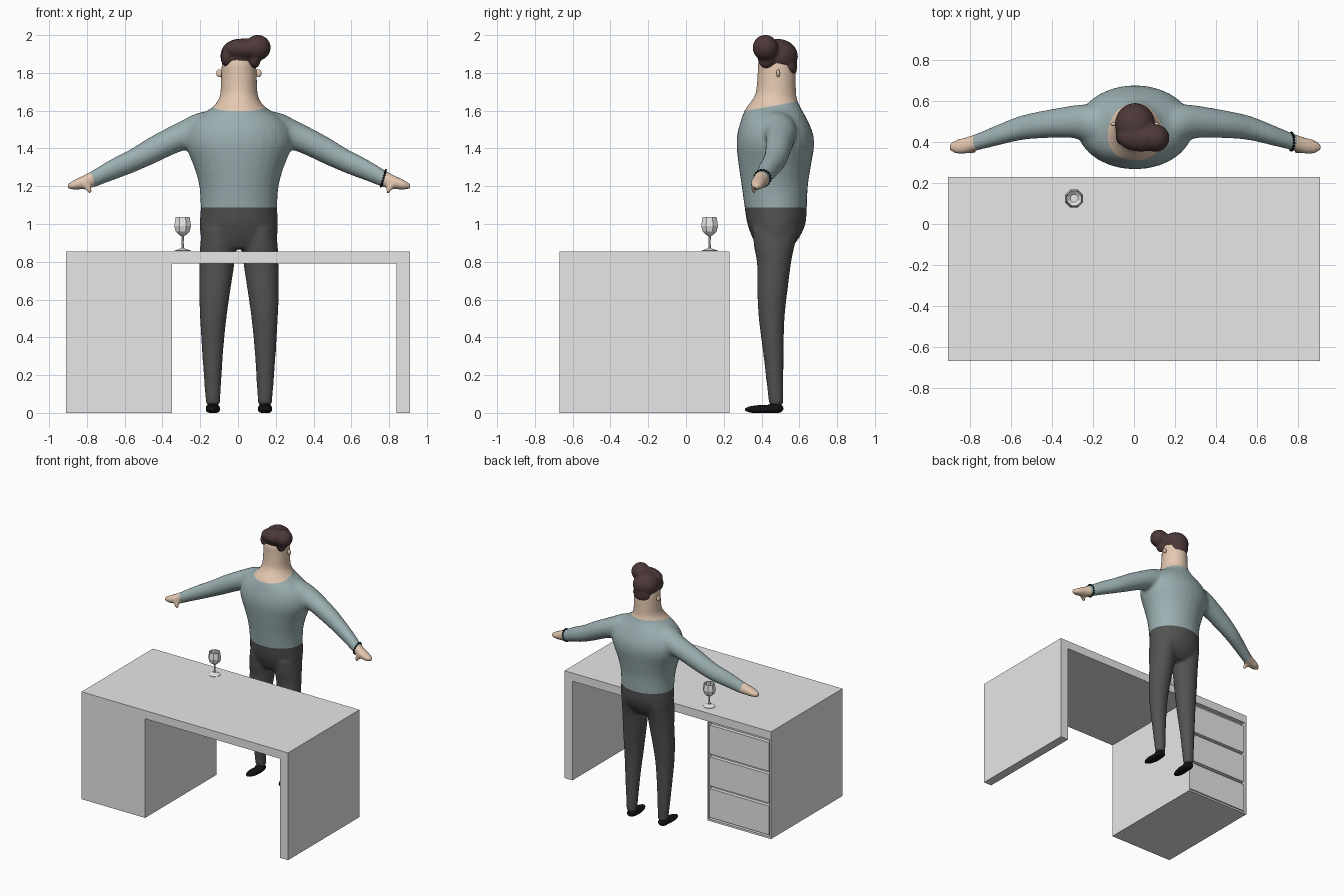
import bpy, bmesh, math
from mathutils import Vector, Matrix

if "Cube" in bpy.data.objects:
    bpy.data.objects.remove(bpy.data.objects["Cube"])

CX = 0.005  # figure centre line


def material(name, r, g, b):
    m = bpy.data.materials.new(name)
    m.diffuse_color = (r, g, b, 1)
    m.use_nodes = True
    m.node_tree.nodes["Principled BSDF"].inputs["Base Color"].default_value = m.diffuse_color
    return m


GREY = material("desk_grey", 0.8, 0.8, 0.8)
SKIN = material("skin", 0.78, 0.58, 0.44)
KNIT = material("sweater_blue_grey", 0.33, 0.43, 0.44)
CLOTH = material("trouser_charcoal", 0.085, 0.085, 0.085)
HAIR = material("hair_brown", 0.075, 0.04, 0.04)
BLACK = material("black", 0.006, 0.006, 0.006)


def finish(name, bm, mats, smooth=False):
    bmesh.ops.recalc_face_normals(bm, faces=bm.faces[:])
    me = bpy.data.meshes.new(name)
    bm.to_mesh(me)
    bm.free()
    for m in mats:
        me.materials.append(m)
    me.polygons.foreach_set("use_smooth", [smooth] * len(me.polygons))
    ob = bpy.data.objects.new(name, me)
    bpy.context.collection.objects.link(ob)
    return ob


def box(name, x0, x1, y0, y1, z0, z1):
    bm = bmesh.new()
    mat = Matrix.Translation(((x0 + x1) / 2, (y0 + y1) / 2, (z0 + z1) / 2))
    mat = mat @ Matrix.Diagonal((x1 - x0, y1 - y0, z1 - z0, 1))
    bmesh.ops.create_cube(bm, size=1, matrix=mat)
    return finish(name, bm, [GREY])


def ellipsoid(bm, c, r, rot=None):
    mat = Matrix.Translation(c) @ (rot or Matrix()) @ Matrix.Diagonal((*r, 1))
    bmesh.ops.create_uvsphere(bm, u_segments=20, v_segments=12, radius=1, matrix=mat)


def spline(keys, steps=4):
    """Catmull-Rom through the ring values."""
    out = []
    for i in range(len(keys) - 1):
        p = [Vector(keys[min(max(j, 0), len(keys) - 1)]) for j in range(i - 1, i + 3)]
        for s in range(steps):
            t = s / steps
            out.append(0.5 * (2 * p[1] + (p[2] - p[0]) * t
                              + (2 * p[0] - 5 * p[1] + 4 * p[2] - p[3]) * t * t
                              + (3 * p[1] - p[0] - 3 * p[2] + p[3]) * t ** 3))
    return out + [Vector(keys[-1])]


def loft(bm, keys, point, n=28):
    """Skin elliptical rings; point maps (ring, cos, sin) to a position."""
    prev = None
    for k in spline(keys):
        ring = [bm.verts.new(point(k, math.cos(a), math.sin(a)))
                for a in (i * math.tau / n for i in range(n))]
        if prev:
            for i in range(n):
                bm.faces.new((prev[i], prev[(i + 1) % n], ring[(i + 1) % n], ring[i]))
        else:
            bm.faces.new(ring[::-1])
        prev = ring
    bm.faces.new(prev)


def fuse(bm, voxel, iterations):
    """Merge overlapping volumes into one smooth skin and return it as a bmesh."""
    ob = finish("blend_helper", bm, [])
    rm = ob.modifiers.new("fuse", 'REMESH')
    rm.mode, rm.voxel_size = 'VOXEL', voxel
    sm = ob.modifiers.new("relax", 'SMOOTH')
    sm.factor, sm.iterations = 0.5, iterations
    dg = bpy.context.evaluated_depsgraph_get()
    me = bpy.data.meshes.new_from_object(ob.evaluated_get(dg))
    out = bmesh.new()
    out.from_mesh(me)
    bpy.data.objects.remove(ob)
    return out


# Desk
box("desk_top", -0.91, 0.91, -0.67, 0.23, 0.79, 0.855)
box("desk_side_panel", 0.84, 0.91, -0.67, 0.23, 0, 0.79)
box("desk_cabinet", -0.91, -0.35, -0.67, 0.195, 0, 0.79)
box("cabinet_outer_edge", -0.91, -0.895, 0.195, 0.23, 0, 0.79)
box("cabinet_inner_edge", -0.36, -0.35, 0.195, 0.23, 0, 0.79)
box("cabinet_bottom_edge", -0.895, -0.36, 0.195, 0.23, 0, 0.015)
for i in range(3):
    z = 0.025 + i * 0.253
    box(f"drawer_{i + 1}", -0.889, -0.366, 0.195, 0.224, z, z + 0.23)

# Wine glass: eight-sided turned profile
bm = bmesh.new()
profile = [(0.047, 0.856), (0.047, 0.859), (0.008, 0.872), (0.006, 0.9), (0.007, 0.935),
           (0.024, 0.945), (0.04, 0.96), (0.048, 0.99), (0.04, 1.037),
           (0.037, 1.037), (0.044, 0.99), (0.036, 0.963), (0.02, 0.95)]
prev = None
for r, z in profile:
    ring = [bm.verts.new((-0.293 + r * math.cos(a), 0.125 + r * math.sin(a), z))
            for a in ((i + 0.5) * math.tau / 8 for i in range(8))]
    if prev:
        for i in range(8):
            bm.faces.new((prev[i], prev[(i + 1) % 8], ring[(i + 1) % 8], ring[i]))
    else:
        bm.faces.new(ring[::-1])
    prev = ring
bm.faces.new(prev)
finish("wine_glass", bm, [GREY])

# Body: trunk rings are (z, half width, front y, back y)
trunk = [(0.87, 0.17, 0.385, 0.55), (0.92, 0.2, 0.355, 0.595), (1.0, 0.207, 0.325, 0.632),
         (1.09, 0.203, 0.31, 0.64), (1.2, 0.21, 0.295, 0.645), (1.3, 0.237, 0.28, 0.66),
         (1.41, 0.28, 0.268, 0.678), (1.48, 0.28, 0.272, 0.672), (1.54, 0.25, 0.288, 0.648),
         (1.59, 0.185, 0.305, 0.622), (1.62, 0.138, 0.322, 0.605), (1.66, 0.108, 0.352, 0.588),
         (1.7, 0.098, 0.37, 0.583), (1.8, 0.094, 0.379, 0.58), (1.85, 0.09, 0.38, 0.572),
         (1.9, 0.078, 0.4, 0.56), (1.94, 0.04, 0.44, 0.52)]
# Leg rings are (z, inner x, outer x, front y, back y)
leg = [(0.98, 0.03, 0.195, 0.35, 0.6), (0.88, 0.018, 0.206, 0.36, 0.574),
       (0.79, 0.024, 0.209, 0.376, 0.556), (0.65, 0.045, 0.211, 0.377, 0.538),
       (0.5, 0.066, 0.206, 0.385, 0.522), (0.3, 0.085, 0.194, 0.41, 0.517),
       (0.04, 0.1, 0.175, 0.44, 0.515)]
# Arm rings are (x, y, z, y radius, z radius)
arm = [(0.14, 0.48, 1.49, 0.12, 0.11), (0.22, 0.487, 1.487, 0.1, 0.1),
       (0.3, 0.5, 1.468, 0.08, 0.081), (0.465, 0.485, 1.388, 0.066, 0.075),
       (0.57, 0.467, 1.333, 0.059, 0.065), (0.68, 0.432, 1.284, 0.05, 0.057),
       (0.77, 0.402, 1.24, 0.042, 0.047), (0.82, 0.386, 1.222, 0.041, 0.037),
       (0.87, 0.378, 1.208, 0.036, 0.027), (0.908, 0.376, 1.2, 0.018, 0.013)]
bm = bmesh.new()
loft(bm, trunk, lambda k, c, s: (CX + k[1] * c, (k[2] + k[3]) / 2 + (k[3] - k[2]) / 2 * s, k[0]))
for sx in (-1, 1):
    loft(bm, leg, lambda k, c, s: (CX + sx * ((k[1] + k[2]) / 2 + (k[2] - k[1]) / 2 * c),
                                   (k[3] + k[4]) / 2 + (k[4] - k[3]) / 2 * s, k[0]))
    loft(bm, arm, lambda k, c, s: (CX + sx * k[0], k[1] + k[3] * c, k[2] + k[4] * s))
    # thumb
    ellipsoid(bm, (CX + sx * 0.797, 0.358, 1.19), (0.016, 0.018, 0.034),
              Matrix.Rotation(sx * 0.4, 4, 'Y'))
bm = fuse(bm, 0.0125, 5)

# Clean garment edges: waist, neckline and cuffs
waist = (Vector((0, 0, 1.088)), Vector((0, 0, 1)))
neck = (Vector((0, 0.46, 1.625)), Vector((0, -0.18, 1)))
cuffs = [(Vector((CX + s * 0.778, 0.4, 1.235)), Vector((s * 0.9, -0.2, -0.3))) for s in (-1, 1)]


def above(p, plane):
    return (p - plane[0]).dot(plane[1]) > 0


def cut(plane, near):
    faces = [f for f in bm.faces if near(f.calc_center_median())]
    geom = set(faces)
    for f in faces:
        geom.update(f.edges)
        geom.update(f.verts)
    bmesh.ops.bisect_plane(bm, geom=list(geom), plane_co=plane[0], plane_no=plane[1])


cut(waist, lambda p: abs(p.x) < 0.4)
cut(neck, lambda p: abs(p.x) < 0.3 and p.z > 1.5)
for plane in cuffs:
    cut(plane, lambda p: p.x * plane[0].x > 0 and abs(p.x) > 0.6)
for f in bm.faces:
    p = f.calc_center_median()
    if abs(p.x) > 0.6:
        f.material_index = 1 if above(p, cuffs[p.x > 0]) else 0
    elif above(p, neck):
        f.material_index = 1
    else:
        f.material_index = 0 if above(p, waist) else 2
finish("body", bm, [KNIT, SKIN, CLOTH], True)

# Ears and shoes
for side, sx in (("left", -1), ("right", 1)):
    bm = bmesh.new()
    ellipsoid(bm, (CX + sx * 0.103, 0.488, 1.798), (0.017, 0.009, 0.021))
    finish(side + "_ear", bm, [SKIN], True)
    bm = bmesh.new()
    turn = Matrix.Rotation(sx * 0.08, 4, 'Z')
    ellipsoid(bm, (CX + sx * 0.138, 0.412, 0.026), (0.038, 0.104, 0.024), turn)
    ellipsoid(bm, (CX + sx * 0.138, 0.47, 0.032), (0.038, 0.047, 0.03), turn)
    for v in bm.verts:
        v.co.z = max(v.co.z, 0.008 if v.co.y > 0.3 else 0.012)
    bm = fuse(bm, 0.006, 2)
    low = min(v.co.z for v in bm.verts)
    for v in bm.verts:
        v.co.z -= low
    finish(side + "_shoe", bm, [BLACK], True)

# Hair: cap, swept fringe, quiff, side locks and nape
bm = bmesh.new()
for c, r in [((0.0, 0.487, 1.89), (0.099, 0.106, 0.092)),
             ((0.03, 0.425, 1.928), (0.118, 0.072, 0.056)),
             ((0.1, 0.42, 1.935), (0.069, 0.068, 0.068)),
             ((0.083, 0.425, 1.875), (0.032, 0.045, 0.05)),
             ((-0.065, 0.43, 1.885), (0.03, 0.045, 0.052)),
             ((0.0, 0.545, 1.835), (0.07, 0.044, 0.065))]:
    ellipsoid(bm, (c[0] + CX, c[1], c[2]), r)
bm = fuse(bm, 0.008, 6)
top = max(v.co.z for v in bm.verts)
for v in bm.verts:
    v.co.z += 2.0 - top
finish("hair", bm, [HAIR], True)

# Beaded bracelet
bm = bmesh.new()
for i in range(18):
    a = i * math.tau / 18
    p = (CX + 0.765 + 0.013 * math.sin(a), 0.403 + 0.043 * math.cos(a), 1.242 + 0.044 * math.sin(a))
    bmesh.ops.create_icosphere(bm, subdivisions=1, radius=0.007, matrix=Matrix.Translation(p))
finish("bracelet", bm, [BLACK], True)
